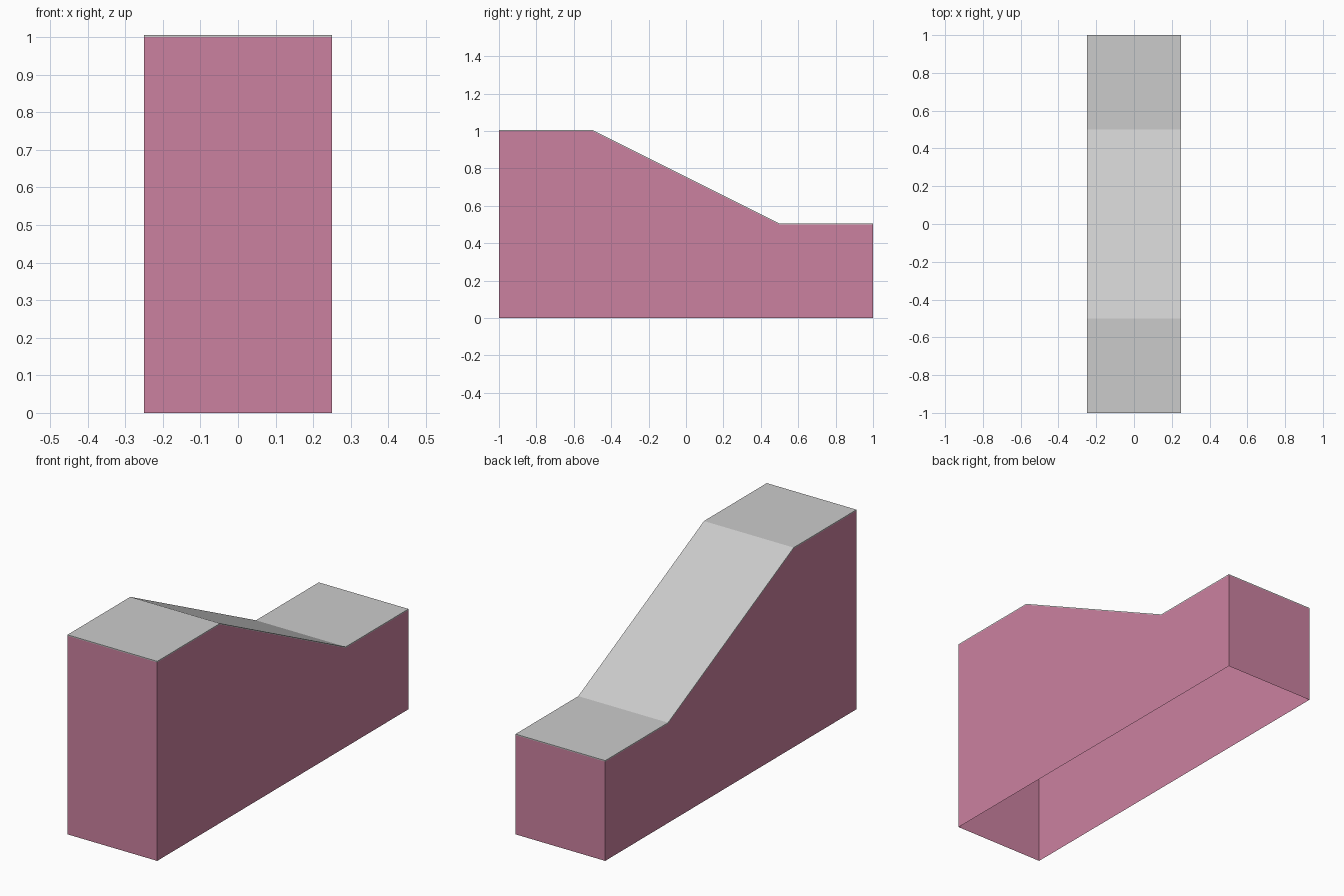
import bpy

if "Cube" in bpy.data.objects:
    bpy.data.objects.remove(bpy.data.objects["Cube"])

HALF_WIDTH = 0.25
CAP = 0.005
# Upper outline of the wall in (y, z), from the tall front end to the low back end
RIDGE = [(-1.0, 1.0), (-0.5, 1.0), (0.5, 0.5), (1.0, 0.5)]


def extrude_profile(name, profile, open_edges=()):
    """Sweep a y-z outline across x; outline edges in open_edges get no face."""
    n = len(profile)
    verts = [(x, y, z) for x in (-HALF_WIDTH, HALF_WIDTH) for y, z in profile]
    faces = [tuple(range(n)), tuple(range(2 * n - 1, n - 1, -1))]
    for i in range(n):
        if i not in open_edges:
            j = (i + 1) % n
            faces.append((i, i + n, j + n, j))
    mesh = bpy.data.meshes.new(name)
    mesh.from_pydata(verts, [], faces)
    obj = bpy.data.objects.new(name, mesh)
    bpy.context.collection.objects.link(obj)
    return obj


# Hollow wall: two stepped sides and two ends, open underneath and under the cap
body_profile = RIDGE + [(1.0, 0.0), (-1.0, 0.0)]
wall = extrude_profile("wall_body", body_profile, open_edges=(0, 1, 2, 4))
pink = bpy.data.materials.new("pink_paint")
pink.diffuse_color = (0.6, 0.22, 0.35, 1.0)
pink.use_nodes = True
pink.node_tree.nodes["Principled BSDF"].inputs["Base Color"].default_value = pink.diffuse_color
wall.data.materials.append(pink)

# Thin grey cap following the ramp
cap_profile = [(y, z + CAP) for y, z in RIDGE] + RIDGE[::-1]
extrude_profile("ramp_cap", cap_profile)

# Outward normals: sides wind with the outline
for obj in (wall, bpy.data.objects["ramp_cap"]):
    obj.data.flip_normals()
    obj.data.update()
